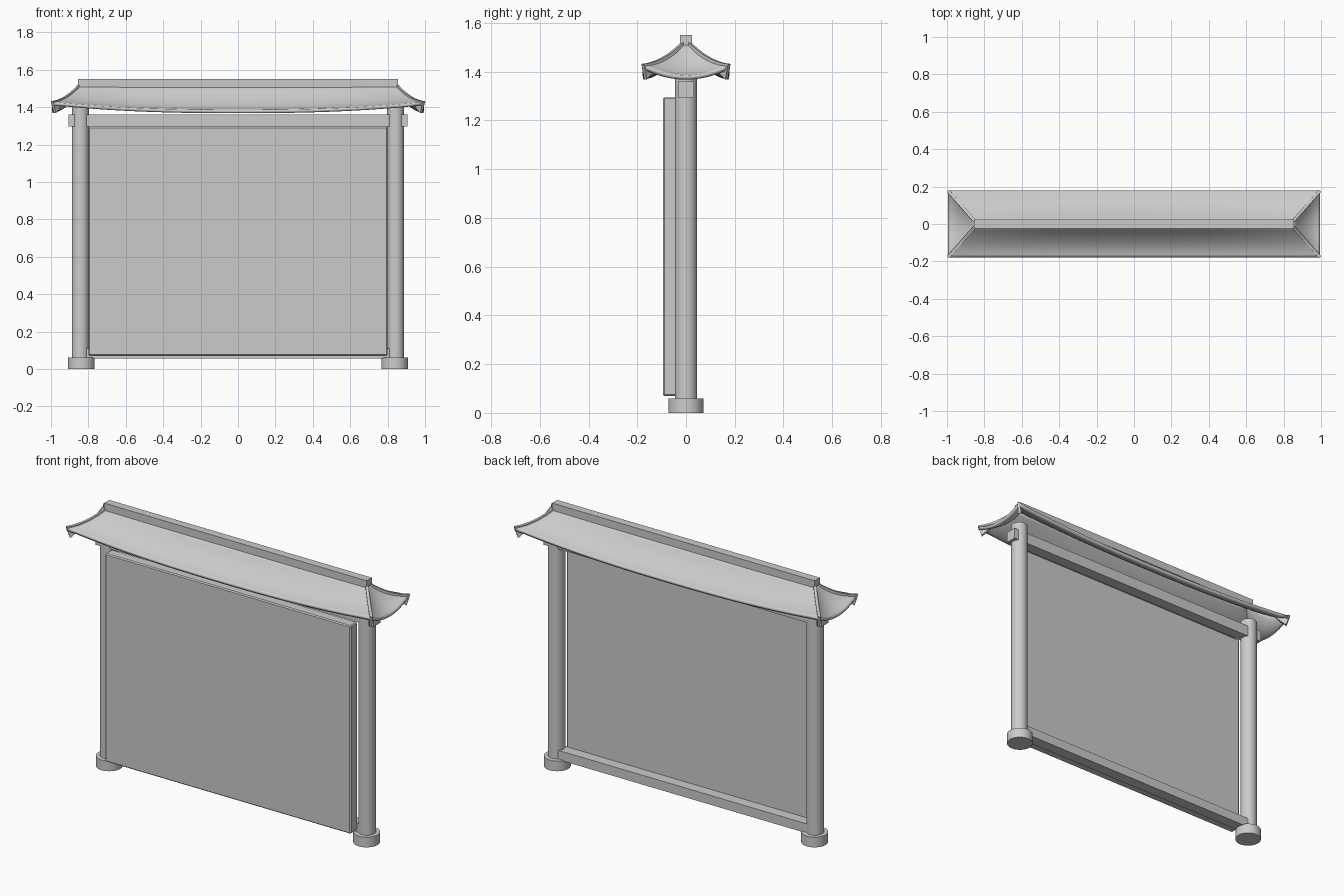
import bpy, bmesh, math
from mathutils import Vector

if "Cube" in bpy.data.objects:
    bpy.data.objects.remove(bpy.data.objects["Cube"], do_unlink=True)

GREY = (0.6, 0.6, 0.6, 1)
mat = bpy.data.materials.new("plain grey")
mat.use_nodes = True
mat.diffuse_color = GREY
mat.node_tree.nodes["Principled BSDF"].inputs["Base Color"].default_value = GREY


def finish(bm, name, smooth=False):
    mesh = bpy.data.meshes.new(name)
    bm.to_mesh(mesh)
    bm.free()
    mesh.materials.append(mat)
    ob = bpy.data.objects.new(name, mesh)
    bpy.context.collection.objects.link(ob)
    if smooth:
        bpy.ops.object.select_all(action="DESELECT")
        ob.select_set(True)
        bpy.context.view_layer.objects.active = ob
        bpy.ops.object.shade_smooth_by_angle(angle=math.radians(35))
    return ob


def box(name, lo, hi, bevel=0):
    lo, hi = Vector(lo), Vector(hi)
    bm = bmesh.new()
    bmesh.ops.create_cube(bm, size=1)
    for v in bm.verts:
        v.co = (lo + hi) / 2 + v.co * (hi - lo)
    ob = finish(bm, name)
    if bevel:
        mod = ob.modifiers.new("edge", "BEVEL")
        mod.width = bevel
        mod.segments = 1
    return ob


def cylinder(name, x, radius, z0, z1):
    bm = bmesh.new()
    bmesh.ops.create_cone(bm, cap_ends=True, segments=32, radius1=radius,
                          radius2=radius, depth=z1 - z0)
    bmesh.ops.translate(bm, verts=bm.verts, vec=(x, 0, (z0 + z1) / 2))
    return finish(bm, name, True)


# Columns and round footings
for side, sx in (("left", 1), ("right", -1)):
    cylinder(side + "_column", sx * 0.842, 0.046, 0.03, 1.41)
    cylinder(side + "_footing", sx * 0.838, 0.072, 0, 0.06)

# Cross beams and front board
box("top_beam", (-0.905, -0.033, 1.295), (0.905, 0.033, 1.36))
box("bottom_beam", (-0.82, -0.033, 0.055), (0.82, 0.033, 0.11))
box("front_board", (-0.8, -0.095, 0.07), (0.8, -0.03, 1.295), 0.006)

# Curved hipped roof
RIDGE_X, RIDGE_Y, EAVE_X, EAVE_Y = 0.85, 0.015, 0.995, 0.178
RIDGE_Z, EAVE_Z, LIFT = 1.517, 1.385, 0.043


def roof_point(s, t, long_side):
    """s runs along the eave (-1 to 1), t from ridge to eave (0 to 1)."""
    x = RIDGE_X + (EAVE_X - RIDGE_X) * t
    y = RIDGE_Y + (EAVE_Y - RIDGE_Y) * t
    eave = EAVE_Z + LIFT * abs(s) ** (2.4 if long_side else 2)
    z = RIDGE_Z - (RIDGE_Z - eave) * (1.85 * t - 0.85 * t * t)
    return Vector((x * s, -y, z)) if long_side else Vector((x, y * s, z))


bm = bmesh.new()
ROWS = 10
for long_side, cols in ((True, 32), (False, 12)):
    for turn in (1, -1):
        grid = []
        for i in range(cols + 1):
            column = []
            for j in range(ROWS + 1):
                p = roof_point(2 * i / cols - 1, j / ROWS, long_side)
                column.append(bm.verts.new((p.x * turn, p.y * turn, p.z)))
            grid.append(column)
        for i in range(cols):
            for j in range(ROWS):
                bm.faces.new((grid[i][j], grid[i][j + 1],
                              grid[i + 1][j + 1], grid[i + 1][j]))
bmesh.ops.remove_doubles(bm, verts=bm.verts, dist=0.0005)
for f in bm.faces:
    f.normal_update()
    if f.normal.z < 0:
        f.normal_flip()
roof = finish(bm, "roof", True)
shell = roof.modifiers.new("thickness", "SOLIDIFY")
shell.thickness = 0.018
shell.offset = -1

# Ridge bar
box("ridge_bar", (-0.855, -0.024, 1.505), (0.855, 0.024, 1.55))


# Hip ribs, deepening into a drooping tip at each corner
def hip_rib(name, sx, sy):
    across = Vector((EAVE_Y - RIDGE_Y, -(EAVE_X - RIDGE_X), 0)).normalized() * 0.008
    bm = bmesh.new()
    rings = []
    for k in range(ROWS + 1):
        t = k / ROWS
        p = roof_point(1, t, False)
        droop = max(0, (t - 0.6) / 0.4)
        low = p - Vector((0.016 * droop, 0.012 * droop, 0.015 + 0.045 * droop))
        top = p + Vector((0, 0, 0.004))
        ring = [top + across, top - across, low - across, low + across]
        rings.append([bm.verts.new((c.x * sx, c.y * sy, c.z)) for c in ring])
    for a, b in zip(rings, rings[1:]):
        for i in range(4):
            j = (i + 1) % 4
            bm.faces.new((a[i], a[j], b[j], b[i]))
    bm.faces.new(rings[0])
    bm.faces.new(rings[-1])
    bmesh.ops.recalc_face_normals(bm, faces=bm.faces)
    finish(bm, name, True)


for x_name, sx in (("left", 1), ("right", -1)):
    for y_name, sy in (("front", -1), ("back", 1)):
        hip_rib(y_name + "_" + x_name + "_hip_rib", sx, sy)
